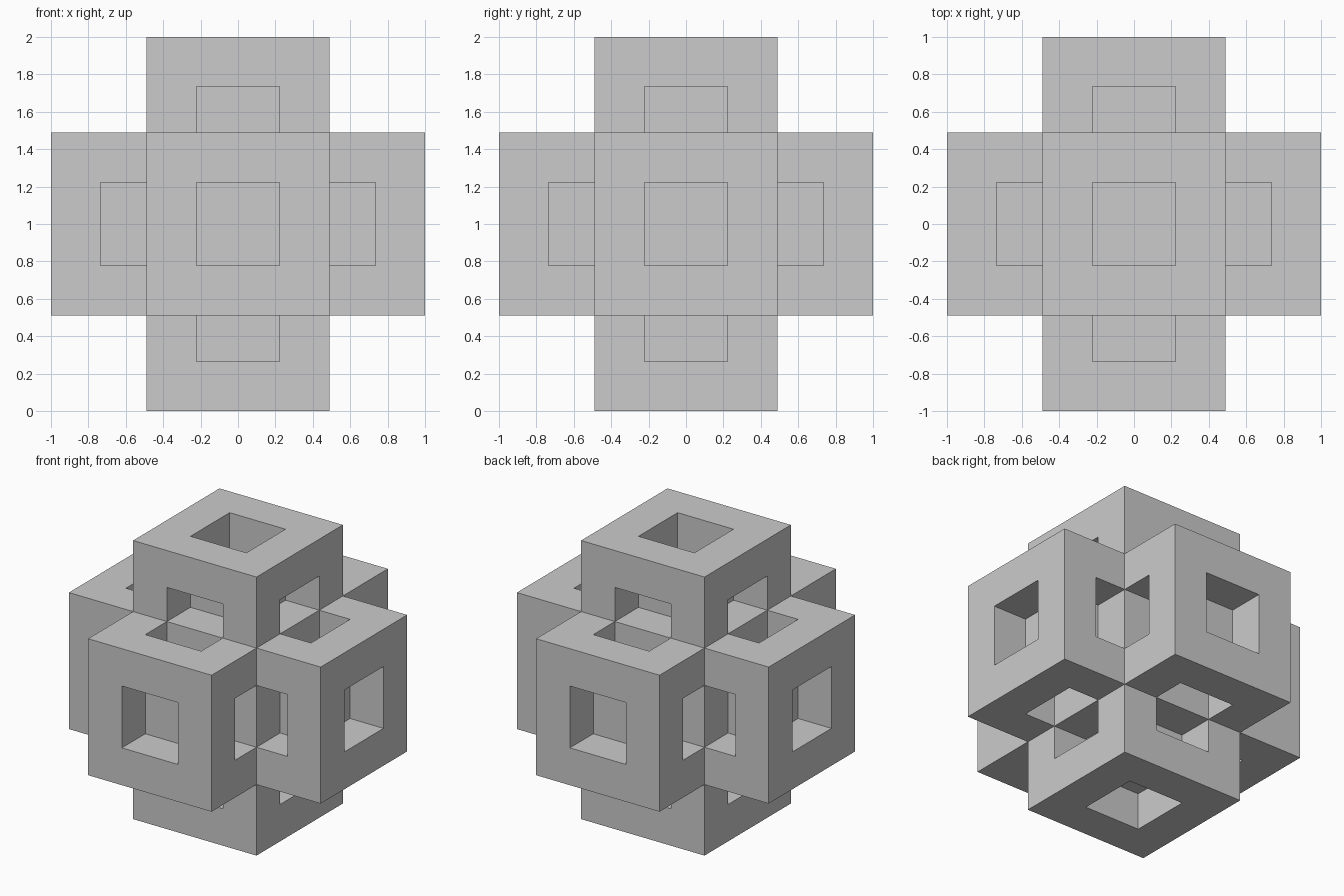
import bpy, bmesh
from math import pi
from mathutils import Matrix, Vector

if "Cube" in bpy.data.objects:
    bpy.data.objects.remove(bpy.data.objects["Cube"])

A = 0.49    # half width of every arm, also half size of the core
H = 0.222   # half width of the square pockets
E = 0.735   # pocket limit measured from the core centre

# One quarter of an arm pointing to +z (side facing +x)
quarter = [
    [(A, -A, 1), (A, A, 1), (H, H, 1), (H, -H, 1)],          # end frame
    [(H, -H, 1), (H, H, 1), (H, H, E), (H, -H, E)],          # end pocket wall
    [(A, -A, A), (A, -H, A), (A, -H, E), (A, H, E),
     (A, H, A), (A, A, A), (A, A, 1), (A, -A, 1)],           # side with notch
    [(H, -H, A), (H, H, A), (H, H, E), (H, -H, E)],          # notch back
    [(H, H, A), (A, H, A), (A, H, E), (H, H, E)],            # notch jambs
    [(A, -H, A), (H, -H, A), (H, -H, E), (A, -H, E)],
    [(H, -H, E), (H, H, E), (A, H, E), (A, -H, E)],          # notch top
    [(H, -H, A), (A, -H, A), (A, H, A), (H, H, A)],          # notch floor on core
]
end_pocket_floor = [(-H, -H, E), (H, -H, E), (H, H, E), (-H, H, E)]


def add_arm(name, turn):
    bm = bmesh.new()

    def face(points, rot):
        bm.faces.new([bm.verts.new(turn @ rot @ Vector(p)) for p in points])

    for k in range(4):
        rot = Matrix.Rotation(k * pi / 2, 3, 'Z')
        for points in quarter:
            face(points, rot)
    face(end_pocket_floor, Matrix.Identity(3))
    bmesh.ops.remove_doubles(bm, verts=bm.verts[:], dist=1e-4)
    mesh = bpy.data.meshes.new(name)
    bm.to_mesh(mesh)
    bm.free()
    obj = bpy.data.objects.new(name, mesh)
    obj.location.z = 1
    bpy.context.collection.objects.link(obj)


# Six arms, one along each axis direction
for name, angle, axis in [
    ("top_arm", 0, 'X'), ("bottom_arm", pi, 'X'),
    ("front_arm", pi / 2, 'X'), ("back_arm", -pi / 2, 'X'),
    ("right_arm", pi / 2, 'Y'), ("left_arm", -pi / 2, 'Y'),
]:
    add_arm(name, Matrix.Rotation(angle, 3, axis))
